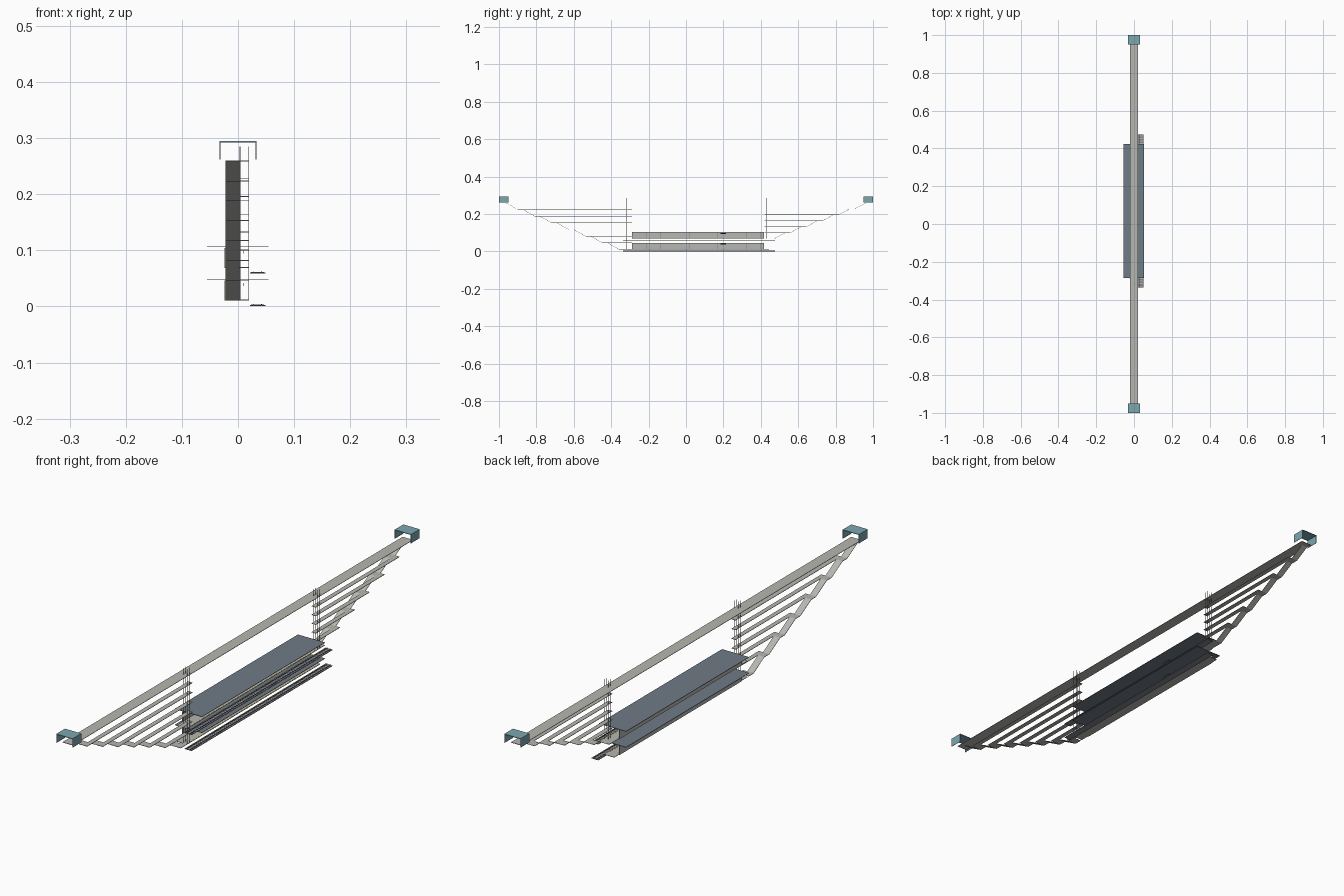
import bpy, bmesh

if "Cube" in bpy.data.objects:
    bpy.data.objects.remove(bpy.data.objects["Cube"])


def mat(name, rgb):
    m = bpy.data.materials.new(name)
    m.diffuse_color = (*rgb, 1)
    m.use_nodes = True
    m.node_tree.nodes["Principled BSDF"].inputs["Base Color"].default_value = m.diffuse_color
    return m


ROOF = mat("slate_blue", (0.16, 0.20, 0.24))
TEAL = mat("teal", (0.20, 0.38, 0.43))
YELLOW = mat("yellow", (0.75, 0.62, 0.18))
STEEL = mat("steel", (0.22, 0.23, 0.26))
DARK = mat("dark", (0.05, 0.05, 0.06))
GREY = mat("stone", (0.47, 0.47, 0.44))


def prism(bm, profile, x0, x1):
    # extrude a (y, z) profile along x
    a = [bm.verts.new((x0, y, z)) for y, z in profile]
    b = [bm.verts.new((x1, y, z)) for y, z in profile]
    n = len(a)
    bm.faces.new(a)
    bm.faces.new(b[::-1])
    for i in range(n):
        bm.faces.new((a[i], b[i], b[(i + 1) % n], a[(i + 1) % n]))


def box(bm, x0, x1, y0, y1, z0, z1):
    prism(bm, [(y0, z0), (y1, z0), (y1, z1), (y0, z1)], x0, x1)


def finish(bm, name, material):
    bmesh.ops.recalc_face_normals(bm, faces=bm.faces)
    me = bpy.data.meshes.new(name)
    bm.to_mesh(me)
    bm.free()
    me.materials.append(material)
    ob = bpy.data.objects.new(name, me)
    bpy.context.collection.objects.link(ob)


def boxes(name, material, *dims):
    bm = bmesh.new()
    for d in dims:
        box(bm, *d)
    finish(bm, name, material)


X0, XM, X1 = -0.022, 0.003, 0.020   # stair edge, divider, corridor edge
T = 0.0015                          # sheet thickness
TOP = 0.26

# Top concourse deck
boxes("concourse_deck", GREY, (X0, X1, -0.98, 0.98, TOP - T, TOP))


def stair_side(name, sign, outer, inner, hall, bottom, count):
    """Zigzag descent of flights and landings with a corridor at every level."""
    dy, dz = (outer - inner) / count, (TOP - bottom) / count
    landing = 0.028
    flights, floors = bmesh.new(), bmesh.new()
    for i in range(count):
        ya, za = outer - i * dy, TOP - i * dz
        yb, zb = ya - dy + landing, za - dz
        prism(flights, [(sign * ya, za), (sign * yb, zb),
                        (sign * yb, zb - T), (sign * ya, za - T)], X0, XM)
        # landing spans the full width, corridor only the inner strip
        ye = yb - landing
        box(floors, X0, XM, *sorted((sign * yb, sign * ye)), zb - T, zb)
        box(floors, XM, X1, *sorted((sign * yb, sign * hall)), zb - T, zb)
    finish(flights, name + "_flights", GREY)
    finish(floors, name + "_corridors", GREY)


stair_side("front_stairs", -1, 0.96, 0.33, 0.29, 0.012, 7)
stair_side("back_stairs", 1, 0.96, 0.445, 0.42, 0.07, 6)

# Lift shaft posts
for name, yc, zb in (("front_lift_posts", -0.313, 0.012), ("back_lift_posts", 0.438, 0.07)):
    r = 0.0006
    boxes(name, STEEL, *[(x - r, x + r, yc + d - r, yc + d + r, zb, 0.285)
                         for x in (0.0036, 0.0194) for d in (-0.006, 0.006)])

# Entrance canopies: channels open along y
for name, y0, y1 in (("front_canopy", -1.0, -0.95), ("back_canopy", 0.95, 1.0)):
    boxes(name, TEAL,
          (-0.033, 0.033, y0, y1, 0.2925, 0.2945),
          (-0.033, -0.0315, y0, y1, 0.262, 0.2925),
          (0.0315, 0.033, y0, y1, 0.262, 0.2925))

# Two stacked platforms
Y0, Y1 = -0.288, 0.418
for level, z in (("lower", 0.012), ("upper", 0.070)):
    roof = z + 0.0365
    boxes(level + "_platform", GREY, (X0, X1, Y0 - 0.035, Y1 + 0.027, z - T, z))
    boxes(level + "_safety_strip", YELLOW, (0.0155, 0.0185, Y0, Y1, z, z + 0.0006))
    # back wall with panel joints
    boxes(level + "_back_wall", GREY, (-0.0245, X0, Y0, Y1, z - T, z + 0.034))
    step = (Y1 - Y0) / 9.25
    boxes(level + "_wall_joints", STEEL,
          *[(X0, X0 + 0.0008, Y0 + i * step - 0.001, Y0 + i * step + 0.001, z, z + 0.034)
            for i in range(1, 10)])
    # roof slab
    boxes(level + "_roof", ROOF, (-0.055, 0.054, -0.285, 0.424, roof - 0.0008, roof + 0.0008))
    # hanging sign board, blank
    boxes(level + "_hanging_board", DARK, (0.0095, 0.0110, 0.185, 0.213, roof - 0.012, roof - 0.007))
    # track bed, sleepers and rails
    tz = z - 0.0115
    boxes(level + "_track_bed", STEEL, (0.021, 0.049, -0.337, 0.475, tz, tz + 0.0018))
    boxes(level + "_sleepers", GREY,
          *[(0.0235, 0.0465, -0.332 + i * 0.0135, -0.327 + i * 0.0135, tz + 0.0018, tz + 0.0026)
            for i in range(60)])
    boxes(level + "_rails", DARK,
          *[(x - 0.0006, x + 0.0006, -0.337, 0.475, tz + 0.0018, tz + 0.0038)
            for x in (0.028, 0.042)])
